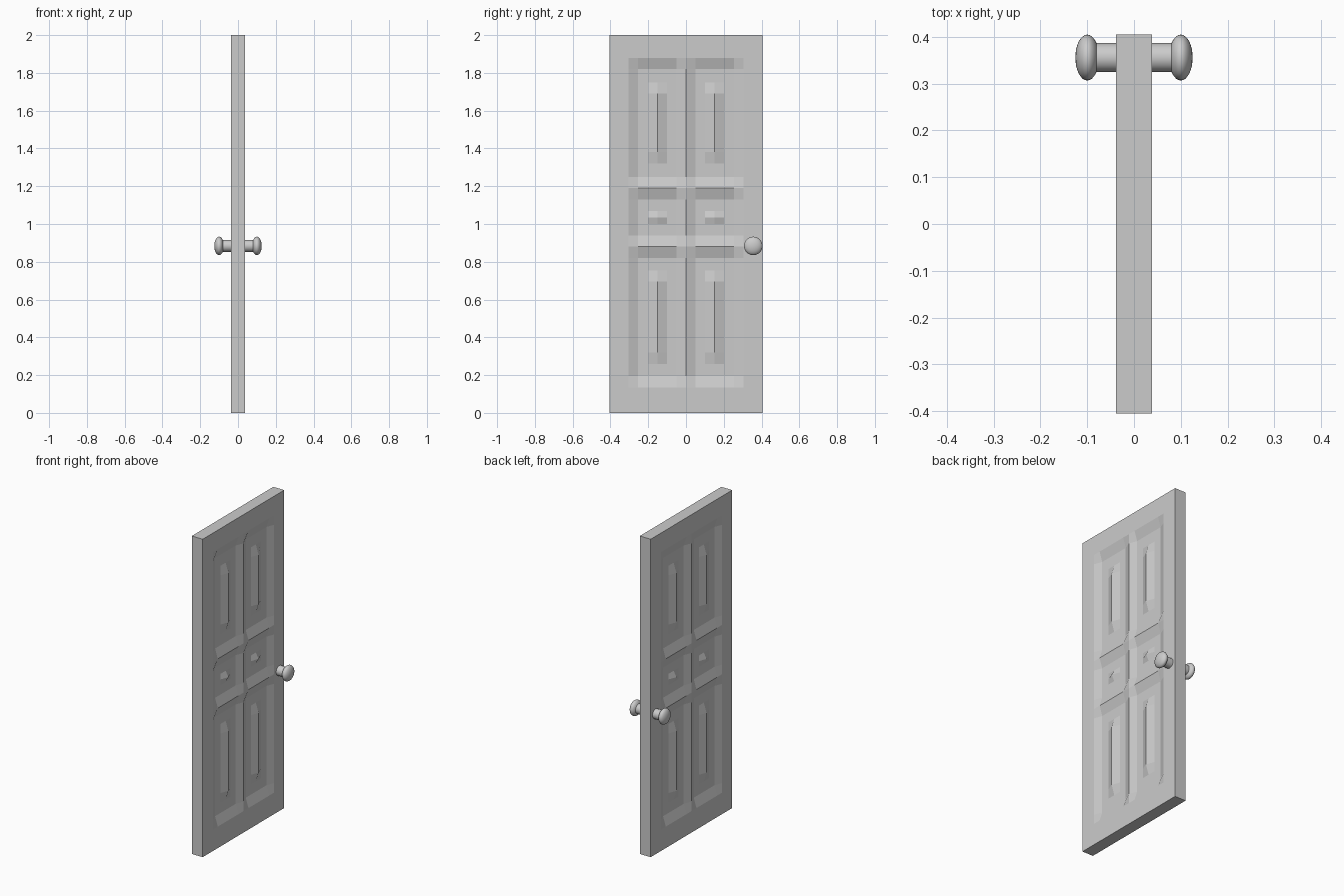
import bpy, bmesh, math

if "Cube" in bpy.data.objects:
    bpy.data.objects.remove(bpy.data.objects["Cube"])

HALF = 0.038      # half the door thickness
DEPTH = 0.019     # depth of the panel recesses

# Grid lines across the door width and up its height
half_y = [0.05, 0.10, 0.15, 0.20, 0.255, 0.305, 0.405]
ys = [-v for v in reversed(half_y)] + [0.0] + half_y
zs = [0, 0.135, 0.195, 0.26, 0.32, 0.695, 0.755, 0.82, 0.88, 0.94, 1.0,
      1.035, 1.07, 1.13, 1.19, 1.25, 1.32, 1.38, 1.69, 1.75, 1.82, 1.88, 2.0]
rails = {0.88, 1.19}                              # horizontal rail crests
raised = {0.32, 0.695, 1.035, 1.38, 1.69}         # ends of raised panel crests


def surface(y, z):
    frame = abs(y) > 0.3 or z < 0.15 or z > 1.85
    crest = y == 0 or z in rails or (abs(y) == 0.15 and z in raised)
    return HALF if frame or crest else HALF - DEPTH


# Door leaf: a panelled height field on both faces, joined around the rim
bm = bmesh.new()
for side in (1, -1):
    grid = [[bm.verts.new((side * surface(y, z), y, z)) for z in zs] for y in ys]
    for i in range(len(ys) - 1):
        for j in range(len(zs) - 1):
            bm.faces.new((grid[i][j], grid[i + 1][j], grid[i + 1][j + 1], grid[i][j + 1]))
bmesh.ops.bridge_loops(bm, edges=[e for e in bm.edges if e.is_boundary])
bmesh.ops.recalc_face_normals(bm, faces=bm.faces)
mesh = bpy.data.meshes.new("door_leaf")
bm.to_mesh(mesh)
bm.free()
bpy.context.collection.objects.link(bpy.data.objects.new("door_leaf", mesh))

KY, KZ = 0.356, 0.884


def finish(name):
    bpy.context.object.name = name
    bpy.ops.object.transform_apply(location=False, rotation=True, scale=True)
    bpy.ops.object.shade_smooth_by_angle(angle=math.radians(40))


# Knob shaft running through the door
bpy.ops.mesh.primitive_cylinder_add(vertices=32, radius=0.031, depth=0.19,
                                    location=(0, KY, KZ), rotation=(0, math.pi / 2, 0))
finish("knob_shaft")

# Flattened round knobs on both sides
for side, name in ((1, "knob_right"), (-1, "knob_left")):
    bpy.ops.mesh.primitive_uv_sphere_add(segments=32, ring_count=16, radius=0.049,
                                         location=(side * 0.1, KY, KZ),
                                         rotation=(0, math.pi / 2, 0))
    bpy.context.object.scale = (1, 1, 0.52)
    finish(name)
